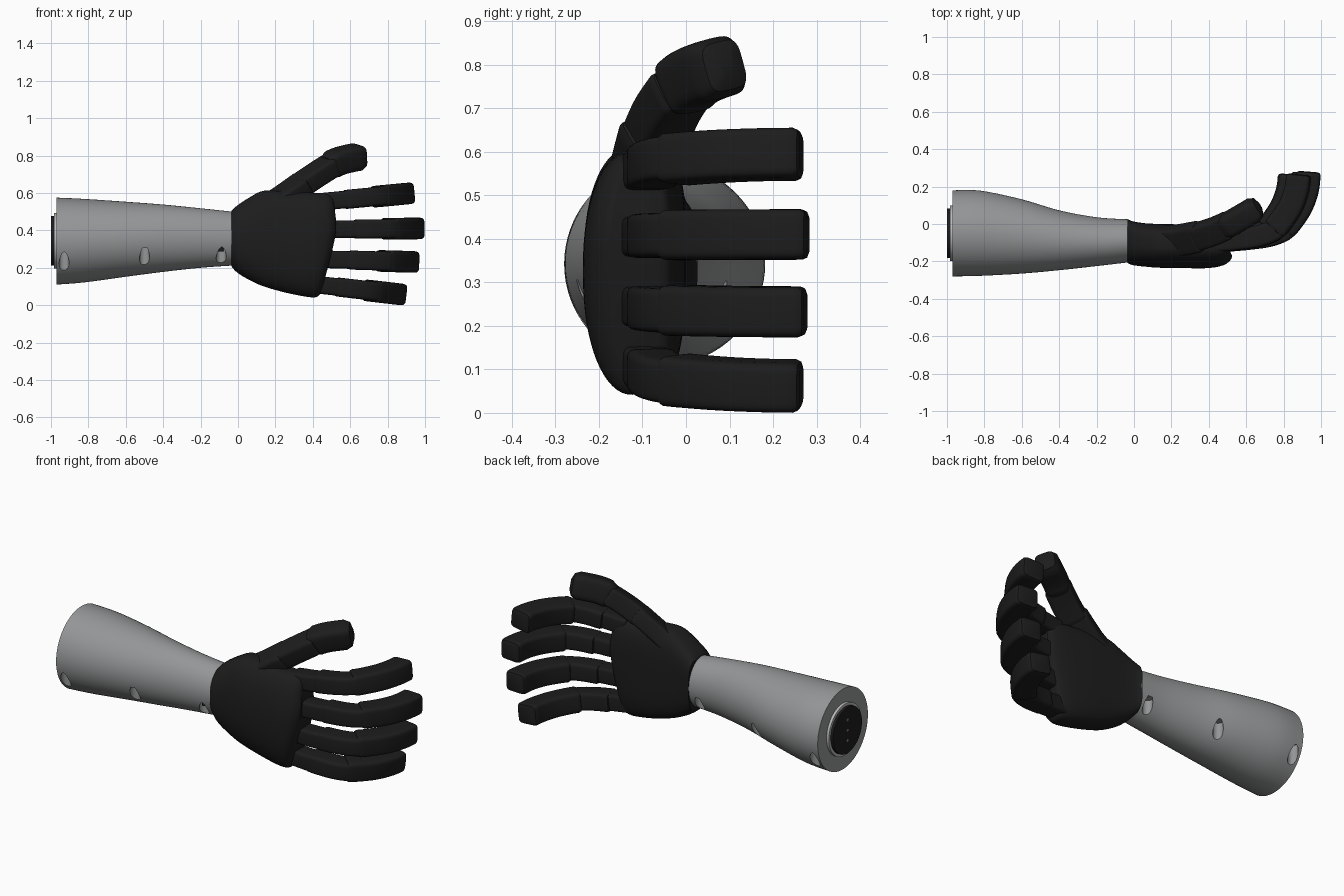
import bpy, bmesh
from math import sin, cos, pi, copysign
from mathutils import Vector, Matrix

if "Cube" in bpy.data.objects:
    bpy.data.objects.remove(bpy.data.objects["Cube"])


def material(name, rgb):
    m = bpy.data.materials.new(name)
    m.use_nodes = True
    m.diffuse_color = (*rgb, 1)
    m.node_tree.nodes["Principled BSDF"].inputs["Base Color"].default_value = (*rgb, 1)
    return m


GREY = material("shell grey", (0.30, 0.305, 0.31))
LIGHT = material("ring light grey", (0.5, 0.5, 0.5))
BLACK = material("rubber black", (0.012, 0.012, 0.012))


def section(n, power_low, power_high):
    """Unit superellipse: power 2 is round, higher is boxier, one power per side."""
    pts = []
    for i in range(n):
        c, s = cos(2 * pi * i / n), sin(2 * pi * i / n)
        power = power_low if c < 0 else power_high
        pts.append([copysign(abs(f) ** (2 / power), f) for f in (c, s)])
    return pts


def finish(obj, mat, angle=35):
    obj.data.materials.append(mat)
    bpy.ops.object.select_all(action="DESELECT")
    obj.select_set(True)
    bpy.context.view_layer.objects.active = obj
    bpy.ops.object.shade_smooth_by_angle(angle=angle * pi / 180)
    return obj


def loft(name, rings, mat, angle=35):
    bm = bmesh.new()
    loops = [[bm.verts.new(p) for p in ring] for ring in rings]
    n = len(loops[0])
    for a, b in zip(loops, loops[1:]):
        for i in range(n):
            j = (i + 1) % n
            bm.faces.new((a[i], a[j], b[j], b[i]))
    bm.faces.new(loops[0])
    bm.faces.new(loops[-1])
    bmesh.ops.recalc_face_normals(bm, faces=bm.faces)
    mesh = bpy.data.meshes.new(name)
    bm.to_mesh(mesh)
    bm.free()
    obj = bpy.data.objects.new(name, mesh)
    bpy.context.collection.objects.link(obj)
    return finish(obj, mat, angle)


def smooth(rows, steps=5):
    """Catmull-Rom interpolation through rows of numbers."""
    out = []
    for i in range(len(rows) - 1):
        p = [Vector(rows[max(0, min(len(rows) - 1, i + k))]) for k in (-1, 0, 1, 2)]
        for s in range(steps):
            t = s / steps
            out.append(0.5 * (2 * p[1] + (p[2] - p[0]) * t
                              + (2 * p[0] - 5 * p[1] + 4 * p[2] - p[3]) * t * t
                              + (3 * p[1] - p[0] - 3 * p[2] + p[3]) * t ** 3))
    return out + [Vector(rows[-1])]


def body(rows, outline, slant=lambda x, z: 0):
    """Rings across x from rows of x, y low, y high, z low, z high."""
    rings = []
    for x, y0, y1, z0, z1 in rows:
        ring = []
        for u, v in outline:
            y, z = (y0 + y1 + u * (y1 - y0)) / 2, (z0 + z1 + v * (z1 - z0)) / 2
            ring.append((x + slant(x, z), y, z))
        rings.append(ring)
    return rings


def digit(name, path, width, thick, side, end=0.016, power=6):
    """Boxy segment swept along a path, with rounded ends."""
    pts = smooth(path, 6)
    tans = [(pts[min(i + 1, len(pts) - 1)] - pts[max(i - 1, 0)]).normalized()
            for i in range(len(pts))]
    inset = [(0, end), (end * 0.3, end * 0.3), (end, 0)]
    head = [(pts[0] + tans[0] * d, tans[0], s) for d, s in inset]
    tail = [(pts[-1] - tans[-1] * d, tans[-1], s) for d, s in reversed(inset)]
    inner = [(p, t, 0) for p, t in zip(pts, tans) if (p - pts[0]).length > end * 1.3
             and (p - pts[-1]).length > end * 1.3]
    rings = []
    for p, t, s in head + inner + tail:
        w = (Vector(side) - t * t.dot(Vector(side))).normalized()
        h = t.cross(w)
        rings.append([p + w * u * (width / 2 - s) + h * v * (thick / 2 - s)
                      for u, v in section(32, power, power)])
    return loft(name, rings, BLACK, 40)


def disc(name, x, radius, depth, mat, y=-0.05, z=0.345):
    bm = bmesh.new()
    bmesh.ops.create_cone(bm, cap_ends=True, segments=48, radius1=radius, radius2=radius,
                          depth=depth, matrix=Matrix.Translation((x, y, z))
                          @ Matrix.Rotation(pi / 2, 4, "Y"))
    mesh = bpy.data.meshes.new(name)
    bm.to_mesh(mesh)
    bm.free()
    obj = bpy.data.objects.new(name, mesh)
    bpy.context.collection.objects.link(obj)
    return finish(obj, mat)


# Forearm shell
arm_rows = [(-0.97, -0.28, 0.18, 0.11, 0.575), (-0.82, -0.277, 0.178, 0.122, 0.568),
            (-0.6, -0.265, 0.132, 0.152, 0.553), (-0.4, -0.247, 0.073, 0.178, 0.538),
            (-0.2, -0.225, 0.036, 0.2, 0.518), (-0.03, -0.205, 0.025, 0.212, 0.5)]
forearm = loft("forearm_shell", body(smooth(arm_rows), section(72, 2, 2)), GREY)

# Screw holes drilled upward into both sides of the forearm
for x, middle, offset, top in ((-0.93, -0.05, 0.195, 0.3), (-0.5, -0.08, 0.147, 0.305),
                               (-0.09, -0.09, 0.089, 0.315)):
    for s in (-1, 1):
        bpy.ops.mesh.primitive_cylinder_add(vertices=32, radius=0.027, depth=top,
                                            location=(x, middle + s * offset, top / 2))
        cutter = bpy.context.object
        cutter.name = "screw_hole_cutter"
        cutter.hide_render = True
        cut = forearm.modifiers.new("screw_hole", "BOOLEAN")
        cut.object = cutter
        cut.operation = "DIFFERENCE"
        cut.solver = "EXACT"
# Apply the drilling and drop the cutters
bpy.context.view_layer.update()
drilled = bpy.data.meshes.new_from_object(
    forearm.evaluated_get(bpy.context.evaluated_depsgraph_get()))
forearm.modifiers.clear()
forearm.data = drilled
for o in [o for o in bpy.data.objects if o.name.startswith("screw_hole_cutter")]:
    bpy.data.objects.remove(o)

# Screw head seen in the wrist hole
bpy.ops.mesh.primitive_cylinder_add(vertices=24, radius=0.013, depth=0.03,
                                    location=(-0.09, -0.179, 0.302))
bpy.context.object.name = "wrist_screw"
finish(bpy.context.object, BLACK)

# Socket coupling at the elbow end
disc("coupling_ring", -0.976, 0.149, 0.018, LIGHT)
disc("coupling_plate", -0.985, 0.133, 0.03, BLACK)
for dz in (-0.06, 0, 0.06):
    disc("contact_pin", -0.999, 0.008, 0.004, GREY, z=0.345 + dz)

# Palm: domed back, flatter inside, knuckle line slanting towards the little finger
palm_rows = [(-0.035, -0.208, 0.027, 0.208, 0.505), (-0.005, -0.22, 0.014, 0.175, 0.532),
             (0.06, -0.228, 0.004, 0.135, 0.575), (0.14, -0.234, 0.0, 0.1, 0.612),
             (0.27, -0.236, -0.003, 0.066, 0.607), (0.4, -0.236, -0.012, 0.046, 0.601),
             (0.48, -0.222, -0.025, 0.042, 0.597), (0.515, -0.197, -0.04, 0.052, 0.585),
             (0.525, -0.175, -0.06, 0.075, 0.565)]


def knuckle_slant(x, z):
    return -max(0, x / 0.52) ** 3 * (0.3 * max(0, 0.4 - z) ** 1.2 + 0.12 * max(0, z - 0.45))


loft("palm", body(smooth(palm_rows), section(64, 2.2, 3.5), knuckle_slant), BLACK, 50)

# Fingers: tip x, tip y, root z, tip z
fingers = {"index": (0.947, 0.265, 0.553, 0.595), "middle": (1.0, 0.28, 0.405, 0.41),
           "ring": (0.972, 0.275, 0.245, 0.232), "little": (0.904, 0.265, 0.112, 0.061)}
for name, (tx, ty, z0, z1) in fingers.items():
    def at(x, y):
        return (tx + x, y, z0 + (z1 - z0) * (0.5 + x) / 0.44)
    across = ((z0 - z1) / 0.44, 0, 1)
    digit(name + "_knuckle", [at(-0.52, -0.098), at(-0.4, -0.088), at(-0.34, -0.078)],
          0.094, 0.104, across)
    digit(name + "_lower_finger", [at(-0.38, -0.08), at(-0.28, -0.065), at(-0.2, -0.035),
                                   at(-0.155, 0.012)], 0.102, 0.116, across, 0.012)
    digit(name + "_upper_finger", [at(-0.2, -0.03), at(-0.16, 0.015), at(-0.108, 0.095),
                                   at(-0.076, 0.185), at(-0.066, ty)], 0.116, 0.13, across)

# Thumb
thumb_side = (-0.3, -0.4, 0.85)
digit("thumb_base", [(0.12, -0.095, 0.505), (0.22, -0.09, 0.562), (0.36, -0.065, 0.66)],
      0.1, 0.16, thumb_side, 0.02, 6)
digit("thumb_lower", [(0.33, -0.07, 0.637), (0.42, -0.042, 0.698), (0.51, -0.003, 0.755)],
      0.108, 0.14, thumb_side, 0.02, 6)
digit("thumb_tip", [(0.47, -0.022, 0.735), (0.55, 0.022, 0.773), (0.675, 0.095, 0.8)],
      0.14, 0.13, thumb_side, 0.045, 4)
